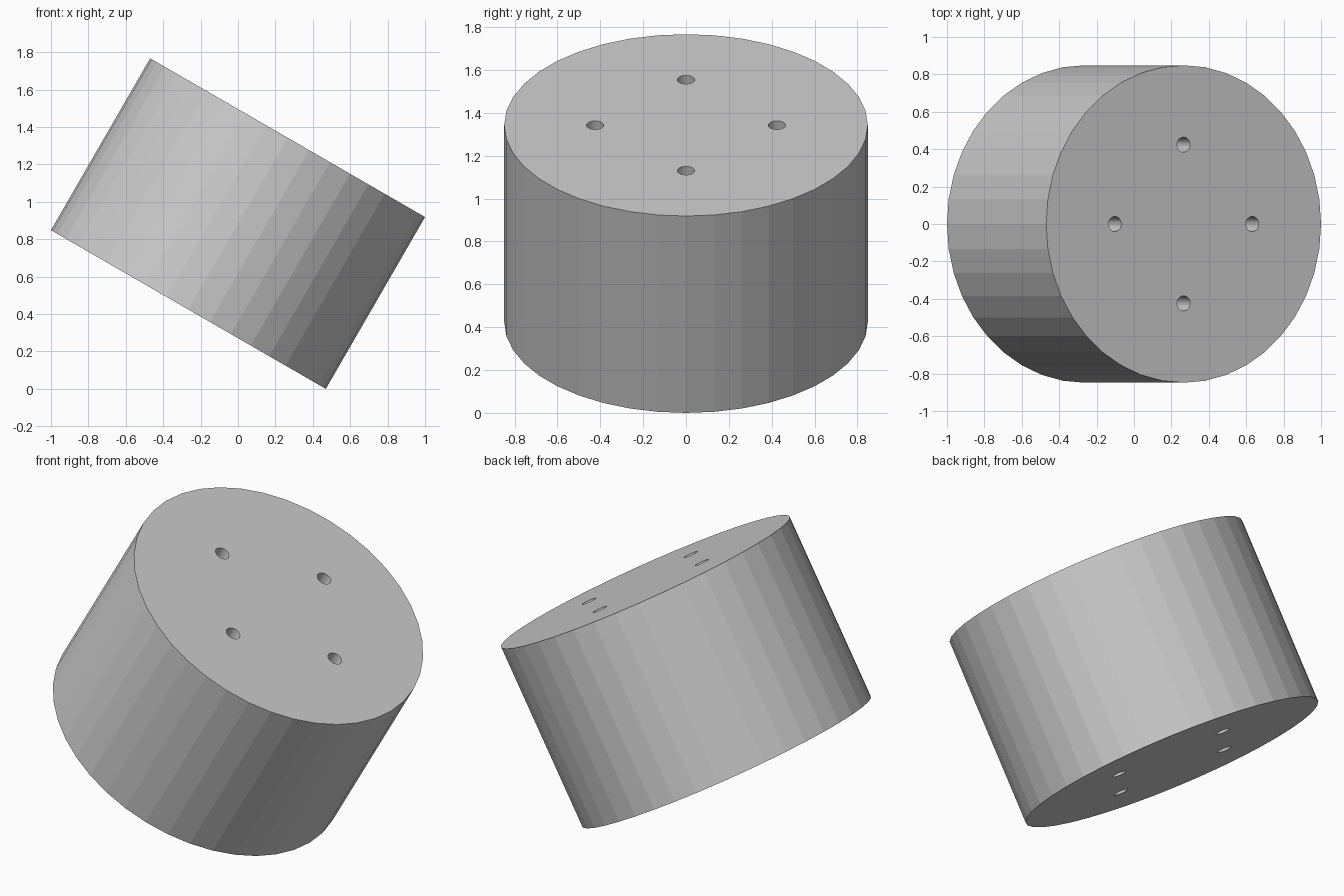
import bpy
from math import radians, sin, cos, pi
from mathutils import Vector

if "Cube" in bpy.data.objects:
    bpy.data.objects.remove(bpy.data.objects["Cube"])

R, H = 0.8485, 1.0607
TILT = radians(30)
MID = Vector((0, 0, R * sin(TILT) + H / 2 * cos(TILT)))


def cylinder(name, sides, radius, height, loc):
    bpy.ops.mesh.primitive_cylinder_add(vertices=sides, radius=radius, depth=height,
                                        location=loc, rotation=(0, TILT, 0))
    ob = bpy.context.object
    ob.name = name
    return ob


# Tilted drum body
drum = cylinder("drum", 40, R, H, MID)

# Four through holes on a half-radius circle, parallel to the drum axis
for i in range(4):
    a = i * pi / 2
    u, v = R / 2 * cos(a), R / 2 * sin(a)
    offset = Vector((u * cos(TILT), v, -u * sin(TILT)))
    cutter = cylinder("hole_cutter", 32, 0.04, H * 1.2, MID + offset)
    mod = drum.modifiers.new("hole", 'BOOLEAN')
    mod.operation = 'DIFFERENCE'
    mod.solver = 'EXACT'
    mod.object = cutter
    bpy.context.view_layer.objects.active = drum
    bpy.ops.object.modifier_apply(modifier=mod.name)
    bpy.data.objects.remove(cutter)
